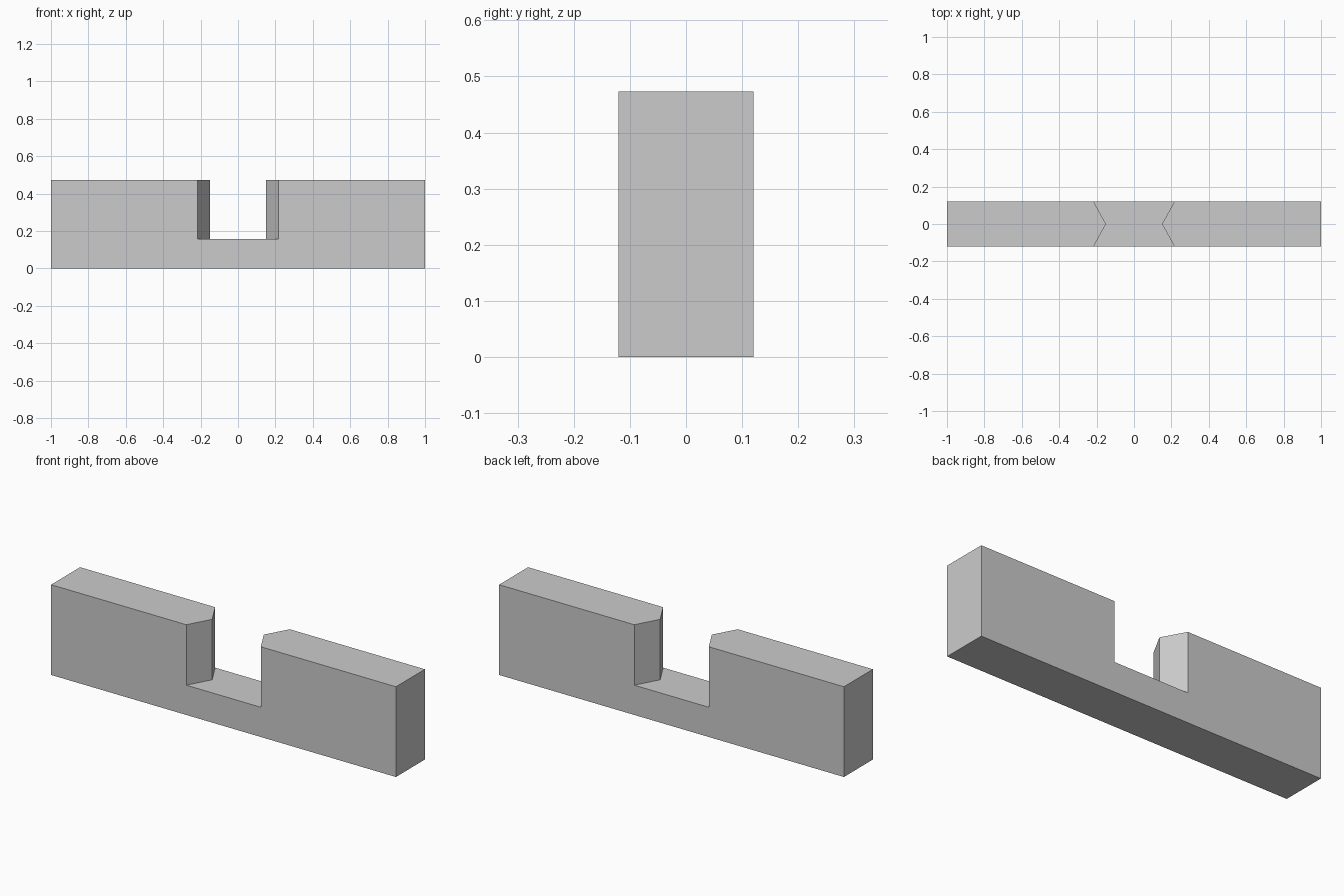
import bpy
import bmesh

cube = bpy.data.objects.get("Cube")
if cube:
    bpy.data.objects.remove(cube, do_unlink=True)

HALF_LEN, HALF_DEPTH = 1.0, 0.12
FLOOR_Z, TOP_Z = 0.156, 0.473
NOTCH_EDGE, NOTCH_TIP = 0.216, 0.15

grey = bpy.data.materials.new("plain grey")
grey.use_nodes = True
colour = (0.6, 0.6, 0.6, 1)
grey.diffuse_color = colour
grey.node_tree.nodes["Principled BSDF"].inputs["Base Color"].default_value = colour

bm = bmesh.new()


def raise_faces(faces, height):
    """Extrude faces straight up and return the new top faces."""
    result = bmesh.ops.extrude_face_region(bm, geom=faces)["geom"]
    bmesh.ops.translate(bm, vec=(0, 0, height),
                        verts=[g for g in result if isinstance(g, bmesh.types.BMVert)])
    return [g for g in result if isinstance(g, bmesh.types.BMFace)]


# Plan outline: two pointed end blocks joined by the notch floor
points, ends = {}, {}
for side in (-1, 1):
    tip = bm.verts.new((side * NOTCH_TIP, 0, 0))
    front, back = [bm.verts.new((side * NOTCH_EDGE, y, 0)) for y in (-HALF_DEPTH, HALF_DEPTH)]
    outer_back, outer_front = [bm.verts.new((side * HALF_LEN, y, 0)) for y in (HALF_DEPTH, -HALF_DEPTH)]
    points[side] = [front, tip, back]
    ends[side] = bm.faces.new((front, tip, back, outer_back, outer_front))
middle = bm.faces.new(points[-1] + points[1][::-1])

# Solid base, keeping its underside
plan = [ends[-1], ends[1], middle]
underside = bmesh.ops.duplicate(bm, geom=plan)
base_top = raise_faces(plan, FLOOR_Z)
bmesh.ops.remove_doubles(bm, verts=bm.verts, dist=0.0001)

# Raised blocks at both ends
blocks = [f for f in base_top if f.is_valid and abs(f.calc_center_median().x) > NOTCH_TIP]
raise_faces(blocks, TOP_Z - FLOOR_Z)

# Clean the flat seams and face outwards
bmesh.ops.delete(bm, geom=[f for f in bm.faces if f.calc_area() < 1e-6], context="FACES")
bmesh.ops.dissolve_limit(bm, angle_limit=0.01, verts=bm.verts, edges=bm.edges)
bmesh.ops.recalc_face_normals(bm, faces=bm.faces)

mesh = bpy.data.meshes.new("notched_bar")
bm.to_mesh(mesh)
bm.free()
mesh.materials.append(grey)
bar = bpy.data.objects.new("notched_bar", mesh)
bpy.context.collection.objects.link(bar)
